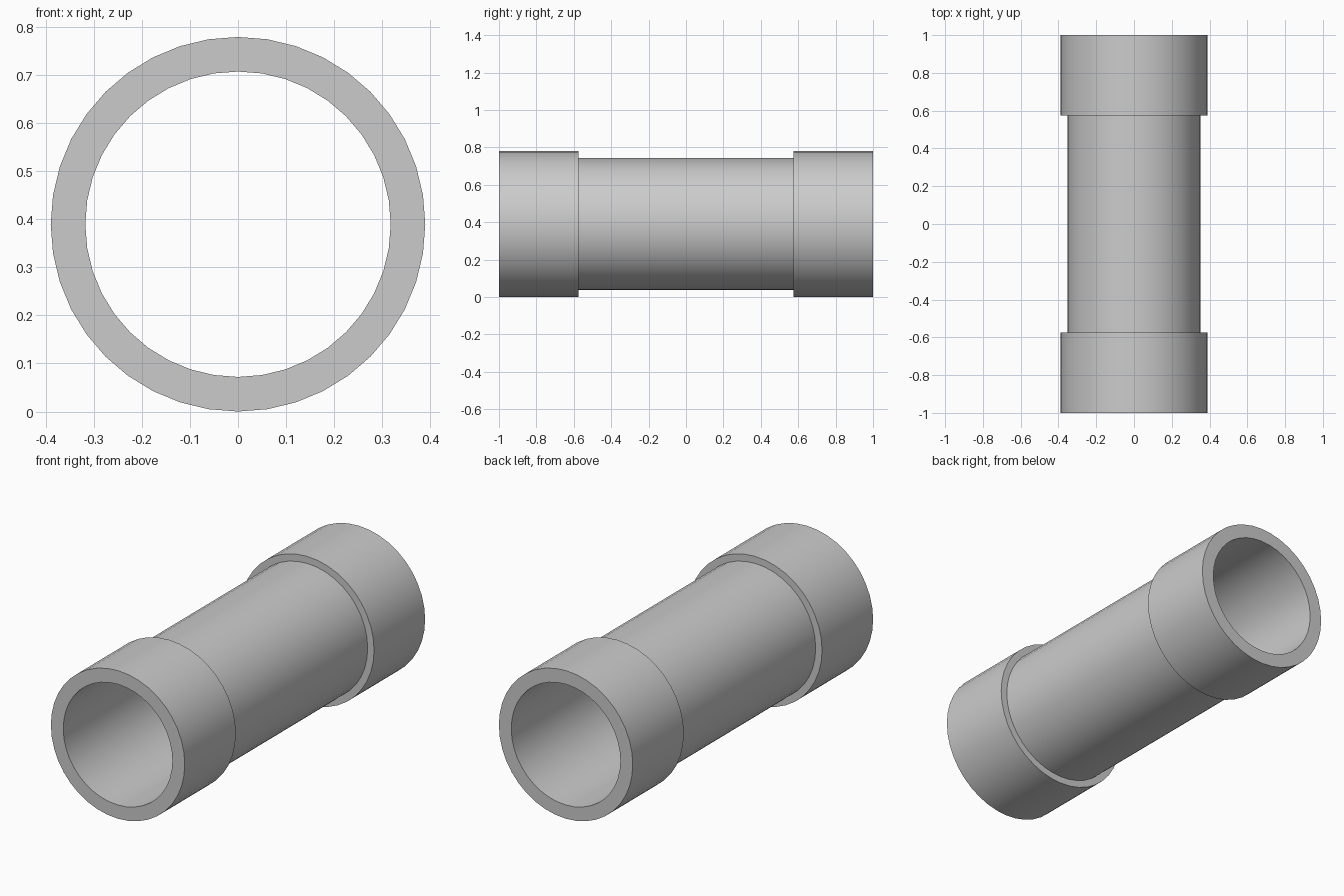
import bpy
import bmesh
from math import tau
from mathutils import Matrix, Vector

cube = bpy.data.objects.get("Cube")
if cube:
    bpy.data.objects.remove(cube, do_unlink=True)

SIDES = 40
COLLAR_R, BODY_R, BORE_R = 0.39, 0.353, 0.318
HALF_LENGTH, COLLAR_START = 1.0, 0.575

# Plain grey material
grey = bpy.data.materials.new("grey")
grey.use_nodes = True
color = (0.6, 0.6, 0.6, 1)
grey.diffuse_color = color
grey.node_tree.nodes["Principled BSDF"].inputs["Base Color"].default_value = color

# Closed wall section (radius, y): front half mirrored to the back
front_half = [(BORE_R, -HALF_LENGTH), (COLLAR_R, -HALF_LENGTH),
              (COLLAR_R, -COLLAR_START), (BODY_R, -COLLAR_START)]
profile = front_half + [(r, -y) for r, y in reversed(front_half)]

# Hollow pipe with a thicker collar at each end, turned about the y axis
bm = bmesh.new()
rings = []
for i in range(SIDES):
    turn = Matrix.Rotation(tau * i / SIDES, 3, 'Y')
    rings.append([bm.verts.new(turn @ Vector((0, y, r))) for r, y in profile])
for i, ring in enumerate(rings):
    following = rings[(i + 1) % SIDES]
    for j in range(len(profile)):
        k = (j + 1) % len(profile)
        bm.faces.new((ring[j], ring[k], following[k], following[j]))
bmesh.ops.recalc_face_normals(bm, faces=bm.faces)

mesh = bpy.data.meshes.new("collared_pipe")
bm.to_mesh(mesh)
bm.free()
mesh.materials.append(grey)
pipe = bpy.data.objects.new("collared_pipe", mesh)
pipe.location.z = COLLAR_R
bpy.context.collection.objects.link(pipe)

# Smooth walls, crisp rims
bpy.ops.object.select_all(action='DESELECT')
pipe.select_set(True)
bpy.context.view_layer.objects.active = pipe
bpy.ops.object.shade_smooth_by_angle()
